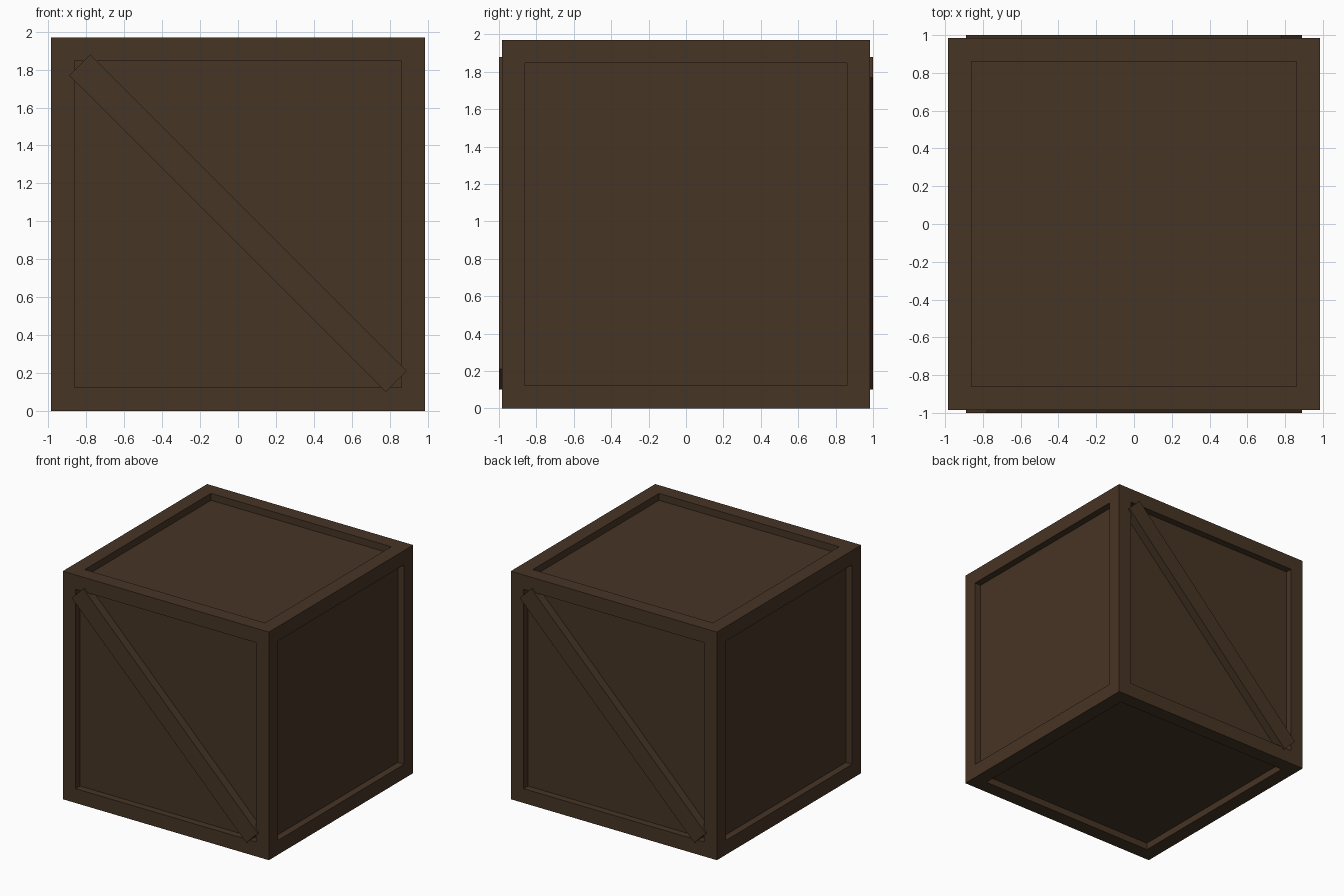
import bpy, bmesh
from math import radians, pi
from mathutils import Matrix, Vector

SIZE = 1.97      # crate body edge
BORDER = 0.175   # frame board width
RECESS = 0.06    # how deep the panels sit
MID = SIZE / 2

default = bpy.data.objects.get("Cube")
if default:
    bpy.data.objects.remove(default, do_unlink=True)

# Single dark wood colour
wood = bpy.data.materials.new("dark_brown_wood")
wood.use_nodes = True
colour = (0.062, 0.035, 0.018, 1)
wood.diffuse_color = colour
shader = wood.node_tree.nodes["Principled BSDF"]
shader.inputs["Base Color"].default_value = colour
shader.inputs["Roughness"].default_value = 0.8


def add_object(name, bm):
    mesh = bpy.data.meshes.new(name)
    bm.to_mesh(mesh)
    bm.free()
    mesh.materials.append(wood)
    obj = bpy.data.objects.new(name, mesh)
    bpy.context.collection.objects.link(obj)
    return obj


# Crate body: a cube with a straight-sided recessed panel in each face
bm = bmesh.new()
bmesh.ops.create_cube(bm, size=SIZE, matrix=Matrix.Translation((0, 0, MID)))
panels = bm.faces[:]
bmesh.ops.inset_individual(bm, faces=panels, thickness=BORDER)
for panel in bmesh.ops.extrude_discrete_faces(bm, faces=panels)["faces"]:
    panel.normal_update()
    bmesh.ops.translate(bm, verts=panel.verts, vec=panel.normal * -RECESS)
add_object("crate_body", bm)


# Diagonal braces on the front and back, reaching down to the panels
def add_brace(name, turn):
    length, width = 2.36, 0.156
    outer, inner = 1.0, MID - RECESS - 0.005
    place = (Matrix.Translation((0, 0, 0.99))
             @ Matrix.Rotation(turn, 4, "Z")
             @ Matrix.Translation((0, -(outer + inner) / 2, 0))
             @ Matrix.Rotation(radians(45), 4, "Y")
             @ Matrix.Diagonal(Vector((length, outer - inner, width, 1))))
    brace = bmesh.new()
    bmesh.ops.create_cube(brace, size=1, matrix=place)
    add_object(name, brace)


add_brace("front_brace", 0)
add_brace("back_brace", pi)
